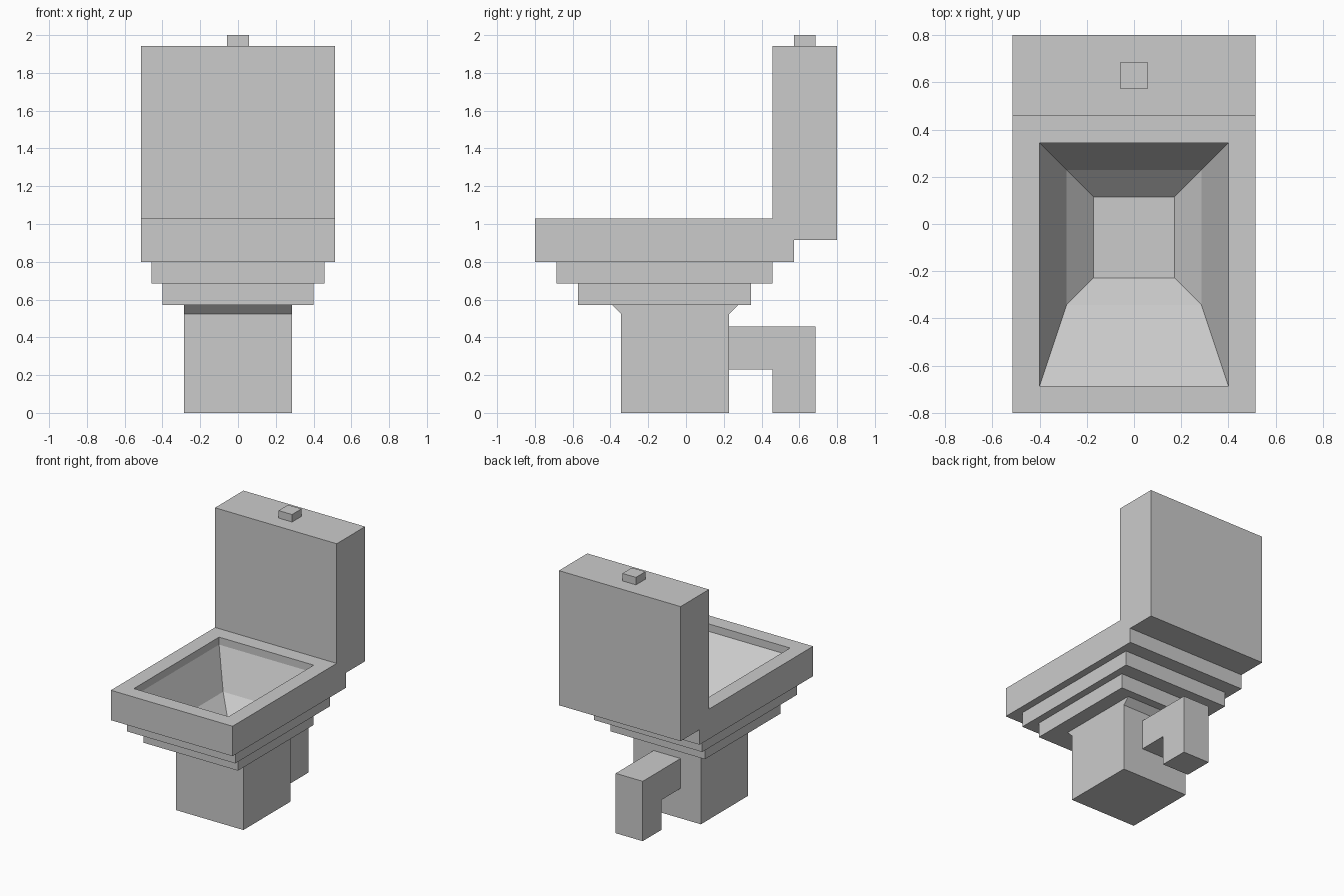
import bpy, bmesh

if "Cube" in bpy.data.objects:
    bpy.data.objects.remove(bpy.data.objects["Cube"])

U = 2 / 35  # the whole model sits on this grid step


def finish(name, bm):
    bmesh.ops.recalc_face_normals(bm, faces=bm.faces)
    mesh = bpy.data.meshes.new(name)
    bm.to_mesh(mesh)
    bm.free()
    obj = bpy.data.objects.new(name, mesh)
    bpy.context.collection.objects.link(obj)
    return obj


def extrude_profile(name, half_width, profile):
    """Side profile of (y, z) grid points, extruded symmetrically along x."""
    bm = bmesh.new()
    face = bm.faces.new([bm.verts.new((-half_width * U, y * U, z * U)) for y, z in profile])
    side = bmesh.ops.extrude_face_region(bm, geom=[face])["geom"]
    verts = [v for v in side if isinstance(v, bmesh.types.BMVert)]
    bmesh.ops.translate(bm, verts=verts, vec=(2 * half_width * U, 0, 0))
    return finish(name, bm)


def box(name, half_width, y0, y1, z0, z1):
    return extrude_profile(name, half_width, [(y0, z0), (y1, z0), (y1, z1), (y0, z1)])


def loft_rectangles(name, levels):
    """Closed solid through rectangles (half_width, y0, y1, z), top to bottom."""
    bm = bmesh.new()
    rings = [[bm.verts.new((x * U, y * U, z * U))
              for x, y in ((-w, y0), (w, y0), (w, y1), (-w, y1))]
             for w, y0, y1, z in levels]
    for a, b in zip(rings, rings[1:]):
        for i in range(4):
            j = (i + 1) % 4
            bm.faces.new((a[i], a[j], b[j], b[i]))
    bm.faces.new(rings[0])
    bm.faces.new(rings[-1])
    return finish(name, bm)


def combine(target, other, operation):
    """Apply a boolean and remove the helper object."""
    mod = target.modifiers.new("combine", "BOOLEAN")
    mod.object, mod.operation, mod.solver = other, operation, "EXACT"
    bpy.context.view_layer.objects.active = target
    bpy.ops.object.modifier_apply(modifier=mod.name)
    bpy.data.objects.remove(other)


# Seat block and tall water tank share one L-shaped side profile
body = extrude_profile("seat_bowl_and_tank", 9, [
    (-14, 14), (10, 14), (10, 16), (14, 16), (14, 34), (8, 34), (8, 18), (-14, 18)])

# Stepped underside of the bowl, each step reaching up into the one above
combine(body, box("upper_step", 8, -12, 8, 12, 15), "UNION")
combine(body, box("lower_step", 7, -10, 6, 10, 13), "UNION")

# Pedestal, flared at front and back just under the bowl
combine(body, extrude_profile("pedestal", 5, [
    (-6, 0), (4, 0), (4, 9.15), (4.85, 10), (4.85, 11), (-6.85, 11), (-6.85, 10), (-6, 9.15)]), "UNION")

# Bowl hollow: short vertical lip, then two sloping stages to a flat floor
combine(body, loft_rectangles("bowl_hollow", [
    (7, -12, 6, 19), (7, -12, 6, 17), (5, -6, 4, 12), (3, -4, 2, 10)]), "DIFFERENCE")

# Waste pipe bending down to the ground behind the pedestal
extrude_profile("waste_pipe", 2, [(4, 4), (8, 4), (8, 0), (12, 0), (12, 8), (4, 8)])

# Flush button on the tank top
box("flush_button", 1, 10, 12, 34, 35)
